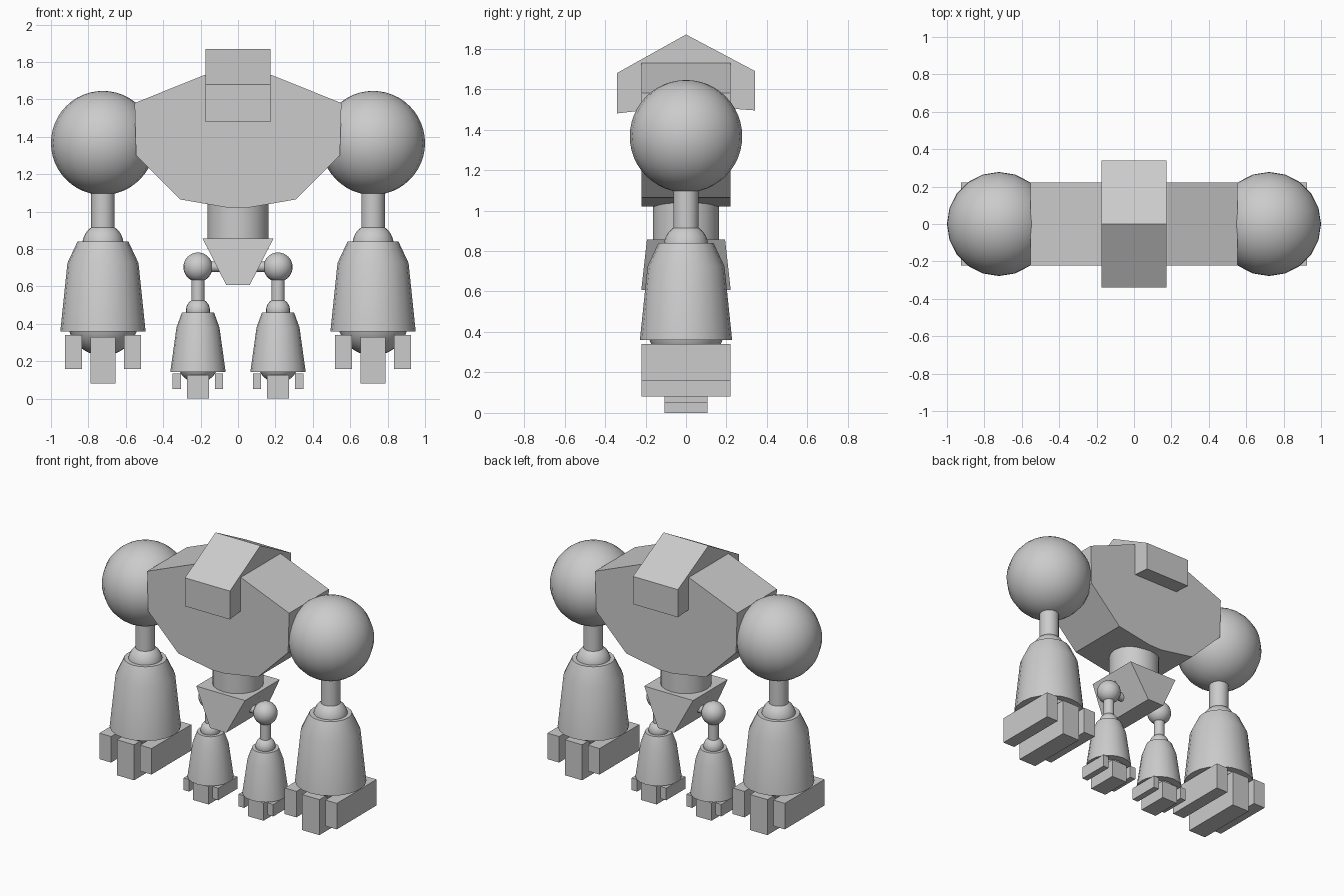
import bpy, bmesh, math

if "Cube" in bpy.data.objects:
    bpy.data.objects.remove(bpy.data.objects["Cube"], do_unlink=True)

SIDES = 20


def finish(name, bm, smooth=None):
    bmesh.ops.recalc_face_normals(bm, faces=bm.faces)
    mesh = bpy.data.meshes.new(name)
    bm.to_mesh(mesh)
    bm.free()
    ob = bpy.data.objects.new(name, mesh)
    bpy.context.collection.objects.link(ob)
    if smooth:
        bpy.ops.object.select_all(action='DESELECT')
        ob.select_set(True)
        bpy.context.view_layer.objects.active = ob
        bpy.ops.object.shade_smooth_by_angle(angle=math.radians(smooth))
    return ob


def prism(name, front, back):
    """Solid spanning two matching outlines."""
    bm = bmesh.new()
    a = [bm.verts.new(p) for p in front]
    b = [bm.verts.new(p) for p in back]
    bm.faces.new(a)
    bm.faces.new(b)
    for i in range(len(a)):
        j = (i + 1) % len(a)
        bm.faces.new((a[i], a[j], b[j], b[i]))
    return finish(name, bm)


def box(name, x0, x1, y, z0, z1):
    outline = [(x0, z0), (x1, z0), (x1, z1), (x0, z1)]
    return prism(name, [(x, -y, z) for x, z in outline],
                 [(x, y, z) for x, z in outline])


def ball(name, x, z, r):
    bm = bmesh.new()
    bmesh.ops.create_uvsphere(bm, u_segments=SIDES, v_segments=24, radius=r)
    bmesh.ops.translate(bm, verts=bm.verts, vec=(x, 0, z))
    return finish(name, bm, 35)


def lathe(name, x, rings):
    """Capped turned solid from (radius, z) rings."""
    bm = bmesh.new()
    loops = []
    for r, z in rings:
        loops.append([bm.verts.new((x + r * math.cos(t), r * math.sin(t), z))
                      for t in (math.tau * i / SIDES for i in range(SIDES))])
    bm.faces.new(loops[0])
    bm.faces.new(loops[-1])
    for a, b in zip(loops, loops[1:]):
        for i in range(SIDES):
            j = (i + 1) % SIDES
            bm.faces.new((a[i], a[j], b[j], b[i]))
    return finish(name, bm, 30)


# Torso: mirrored slab outline
half = [(0.05, 1.02), (0.31, 1.065), (0.545, 1.30), (0.553, 1.58), (0.18, 1.73)]
outline = half + [(-x, z) for x, z in reversed(half)]
prism("torso", [(x, -0.221, z) for x, z in outline],
      [(x, 0.221, z) for x, z in outline])

# Roof-shaped head
roof = [(-0.34, 1.48), (0, 1.52), (0.34, 1.495), (0.34, 1.69), (0, 1.87), (-0.34, 1.68)]
prism("head", [(-0.175, y, z) for y, z in roof], [(0.175, y, z) for y, z in roof])

# Waist and tapered pelvis
lathe("waist", 0, [(0.164, 0.80), (0.164, 1.06)])


def rectangle(x, y, z):
    return [(-x, -y, z), (x, -y, z), (x, y, z), (-x, y, z)]


prism("pelvis", rectangle(0.19, 0.193, 0.857), rectangle(0.063, 0.221, 0.607))

# Hip axle
bm = bmesh.new()
bmesh.ops.create_cone(bm, cap_ends=True, segments=SIDES, radius1=0.028,
                      radius2=0.028, depth=0.42)
for v in bm.verts:
    v.co = (v.co.z, v.co.y, v.co.x + 0.705)
finish("hip_axle", bm, 30)

for side, s in (("left", 1), ("right", -1)):
    # Arm
    x = 0.722 * s
    ball(side + "_shoulder", x, 1.367, 0.278)
    lathe(side + "_upper_arm", x, [(0.063, 0.88), (0.063, 1.15)])
    ball(side + "_elbow", x, 0.825, 0.11)
    lathe(side + "_forearm", x, [(0.228, 0.36), (0.19, 0.725), (0.136, 0.84)])
    ball(side + "_wrist", x, 0.42, 0.19)
    box(side + "_middle_finger", x - 0.067, x + 0.067, 0.221, 0.08, 0.33)
    for label, d in (("outer", s), ("inner", -s)):
        a, b = sorted((0.113 * d, 0.203 * d))
        box(f"{side}_{label}_finger", x + a, x + b, 0.221, 0.157, 0.34)

    # Leg
    x = 0.214 * s
    ball(side + "_hip", x, 0.703, 0.078)
    lathe(side + "_thigh", x, [(0.035, 0.50), (0.035, 0.66)])
    ball(side + "_knee", x, 0.472, 0.064)
    lathe(side + "_shin", x, [(0.148, 0.142), (0.115, 0.38), (0.086, 0.46)])
    ball(side + "_ankle", x, 0.195, 0.11)
    box(side + "_middle_toe", x - 0.06, x + 0.06, 0.107, 0, 0.125)
    for label, d in (("outer", s), ("inner", -s)):
        a, b = sorted((0.092 * d, 0.135 * d))
        box(f"{side}_{label}_toe", x + a, x + b, 0.107, 0.05, 0.135)
